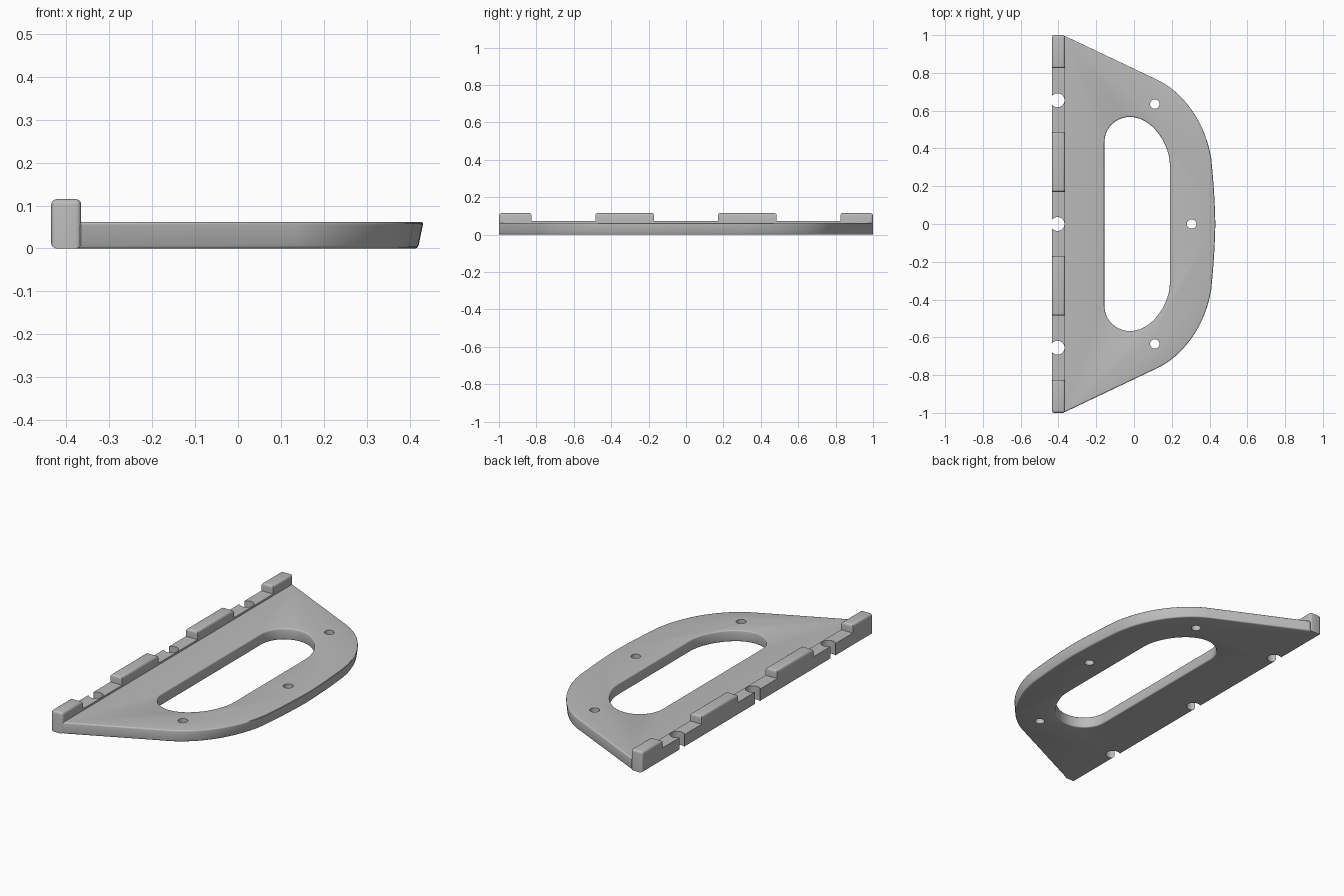
import bpy, bmesh
from mathutils import Vector
from mathutils.geometry import interpolate_bezier

cube = bpy.data.objects.get("Cube")
if cube:
    bpy.data.objects.remove(cube)

grey = bpy.data.materials.new("grey_plastic")
grey.use_nodes = True
colour = (0.5, 0.5, 0.5, 1)
grey.diffuse_color = colour
grey.node_tree.nodes["Principled BSDF"].inputs["Base Color"].default_value = colour

THICK, RAIL_Z, BLOCK_Z = 0.062, 0.072, 0.115
RAIL_L, RAIL_R = -0.435, -0.365


def finish(bm, name):
    bmesh.ops.recalc_face_normals(bm, faces=bm.faces)
    mesh = bpy.data.meshes.new(name)
    bm.to_mesh(mesh)
    bm.free()
    mesh.materials.append(grey)
    obj = bpy.data.objects.new(name, mesh)
    bpy.context.collection.objects.link(obj)
    return obj


def prism(points, direction):
    """Polygon extruded along a direction."""
    bm = bmesh.new()
    face = bm.faces.new([bm.verts.new(p) for p in points])
    out = bmesh.ops.extrude_face_region(bm, geom=[face])
    verts = [v for v in out["geom"] if isinstance(v, bmesh.types.BMVert)]
    bmesh.ops.translate(bm, verts=verts, vec=direction)
    return bm


def bezier(knots, n=14):
    """Points through cubic segments: knot, handle, handle, knot, ..."""
    pts = []
    for i in range(0, len(knots) - 1, 3):
        seg = interpolate_bezier(*[Vector((*k, 0)) for k in knots[i:i + 4]], n)
        pts += seg if not pts else seg[1:]
    return pts


def mirrored(half):
    """Close a half outline by reflecting it across y = 0."""
    return half + [Vector((p.x, -p.y, p.z)) for p in reversed(half) if p.y > 1e-4]


def modify(obj, kind, **settings):
    mod = obj.modifiers.new(kind.title(), kind)
    for key, value in settings.items():
        setattr(mod, key, value)
    bpy.context.view_layer.objects.active = obj
    bpy.ops.object.modifier_apply(modifier=mod.name)


def combine(obj, other, operation):
    modify(obj, "BOOLEAN", object=other, operation=operation, solver="EXACT")
    bpy.data.objects.remove(other)


# Plate with a curved grip edge that leans inward toward the bottom
outer = [Vector((-0.4, 0.98, 0)), Vector((-0.365, 0.995, 0))]
outer += bezier([(0.13, 0.76), (0.27, 0.69), (0.38, 0.53), (0.41, 0.35),
                 (0.42, 0.25), (0.43, 0.13), (0.432, 0)])
bm = prism(mirrored(outer), (0, 0, THICK))
for v in bm.verts:
    if v.co.z < 0.01:
        v.co.x -= 0.013 * min(1, max(0, (v.co.x - 0.13) / 0.28))
plate = finish(bm, "handle_plate")

# Oblong hand opening
opening = bezier([(-0.157, 0.43), (-0.157, 0.51), (-0.095, 0.567), (-0.02, 0.567),
                  (0.09, 0.567), (0.19, 0.43), (0.19, 0.31)])
bm = prism(mirrored(opening), (0, 0, 0.3))
bmesh.ops.translate(bm, verts=bm.verts, vec=(0, 0, -0.1))
combine(plate, finish(bm, "opening_cutter"), "DIFFERENCE")
modify(plate, "BEVEL", width=0.007, segments=3, limit_method="ANGLE", angle_limit=0.9)

# Mounting rail with raised blocks, as a stepped profile
steps = [(1, BLOCK_Z), (0.825, BLOCK_Z), (0.825, RAIL_Z), (0.485, RAIL_Z),
         (0.485, BLOCK_Z), (0.17, BLOCK_Z), (0.17, RAIL_Z)]
half = [Vector((RAIL_L, y, z)) for y, z in [(1, 0)] + steps]
bm = prism(mirrored(half), (RAIL_R - RAIL_L, 0, 0))
rounded = [e for e in bm.edges
           if all(v.co.z > 0.1 for v in e.verts)
           or (all(abs(v.co.y) > 0.99 for v in e.verts)
               and e.verts[0].co.x == e.verts[1].co.x)]
bmesh.ops.bevel(bm, geom=rounded, offset=0.013, segments=4, profile=0.5,
                affect="EDGES", clamp_overlap=True)
combine(plate, finish(bm, "mounting_rail"), "UNION")

# Screw holes through the rail and the plate
holes = [(-0.405, y, 0.037) for y in (-0.655, 0, 0.655)]
holes += [(0.11, -0.635, 0.025), (0.305, 0, 0.025), (0.11, 0.635, 0.025)]
for x, y, radius in holes:
    bm = bmesh.new()
    bmesh.ops.create_cone(bm, cap_ends=True, segments=32, radius1=radius,
                          radius2=radius, depth=0.5)
    bmesh.ops.translate(bm, verts=bm.verts, vec=(x, y, 0))
    combine(plate, finish(bm, "hole_cutter"), "DIFFERENCE")

bpy.ops.object.select_all(action="DESELECT")
plate.select_set(True)
bpy.context.view_layer.objects.active = plate
bpy.ops.object.shade_smooth_by_angle(angle=0.6)
